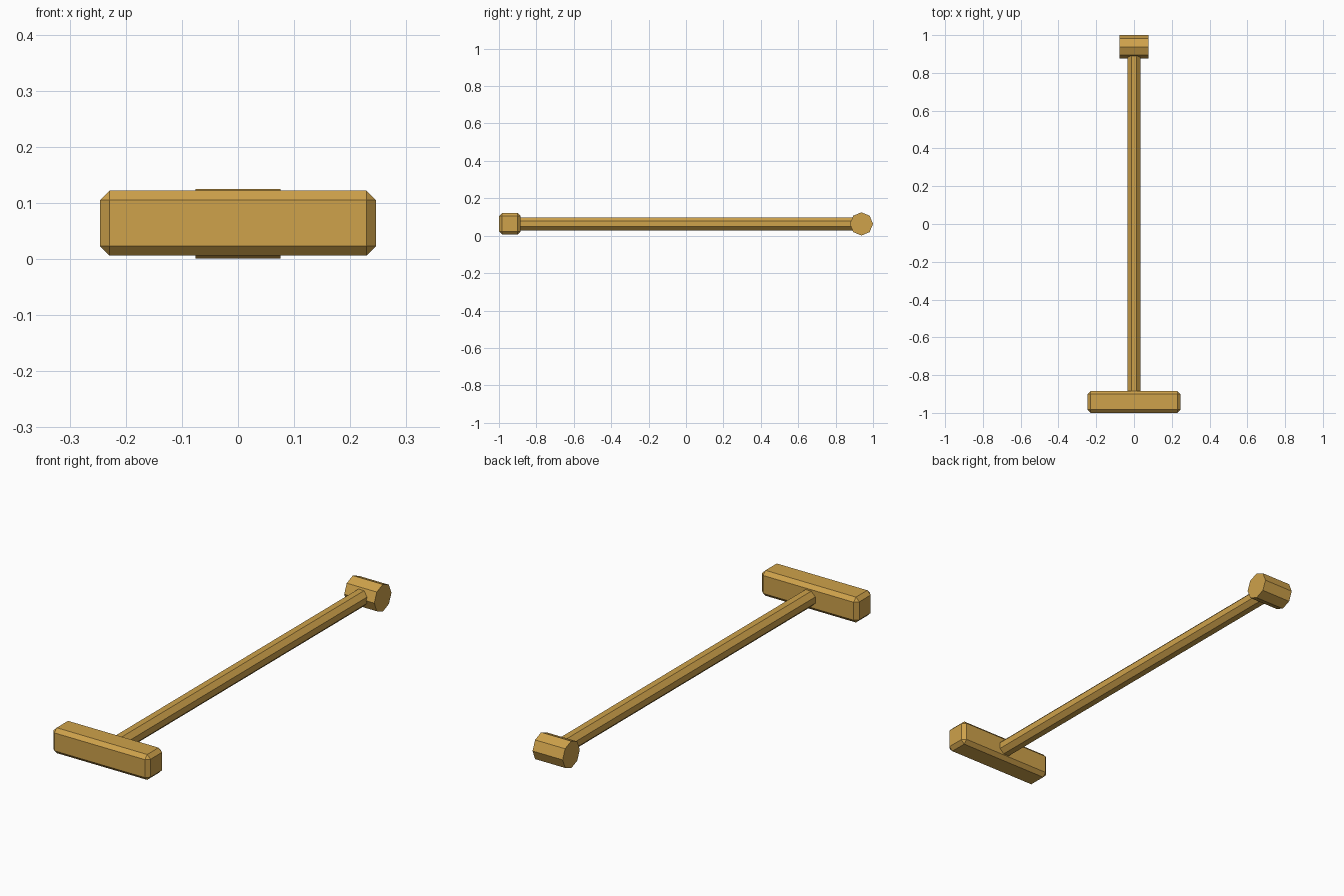
import bpy
import math

cube = bpy.data.objects.get("Cube")
if cube:
    bpy.data.objects.remove(cube, do_unlink=True)

MID_Z = 0.063

brass = bpy.data.materials.new("golden_brass")
brass.use_nodes = True
colour = (0.62, 0.36, 0.07, 1)
brass.diffuse_color = colour
brass.node_tree.nodes["Principled BSDF"].inputs["Base Color"].default_value = colour


def finish(name):
    obj = bpy.context.object
    obj.name = name
    bpy.ops.object.transform_apply(location=False, rotation=True, scale=True)
    obj.data.materials.append(brass)
    return obj


def octagonal_bar(name, radius, length, y, rotation):
    bpy.ops.mesh.primitive_cylinder_add(vertices=8, radius=radius, depth=length,
                                        location=(0, y, MID_Z), rotation=rotation)
    return finish(name)


# Chamfered cross handle at the front
bpy.ops.mesh.primitive_cube_add(size=1, location=(0, -0.942, MID_Z + 0.001))
bpy.context.object.scale = (0.492, 0.116, 0.116)
handle = finish("cross_handle")
bevel = handle.modifiers.new("chamfer", 'BEVEL')
bevel.width = 0.017
bevel.segments = 1

# Long rod, flat side up
octagonal_bar("rod", 0.038, 1.83, 0.015, (math.pi / 2, math.pi / 8, 0))

# Barrel at the far end, lying across the rod with an edge up
octagonal_bar("end_barrel", 0.062, 0.152, 0.938, (0, math.pi / 2, 0))
